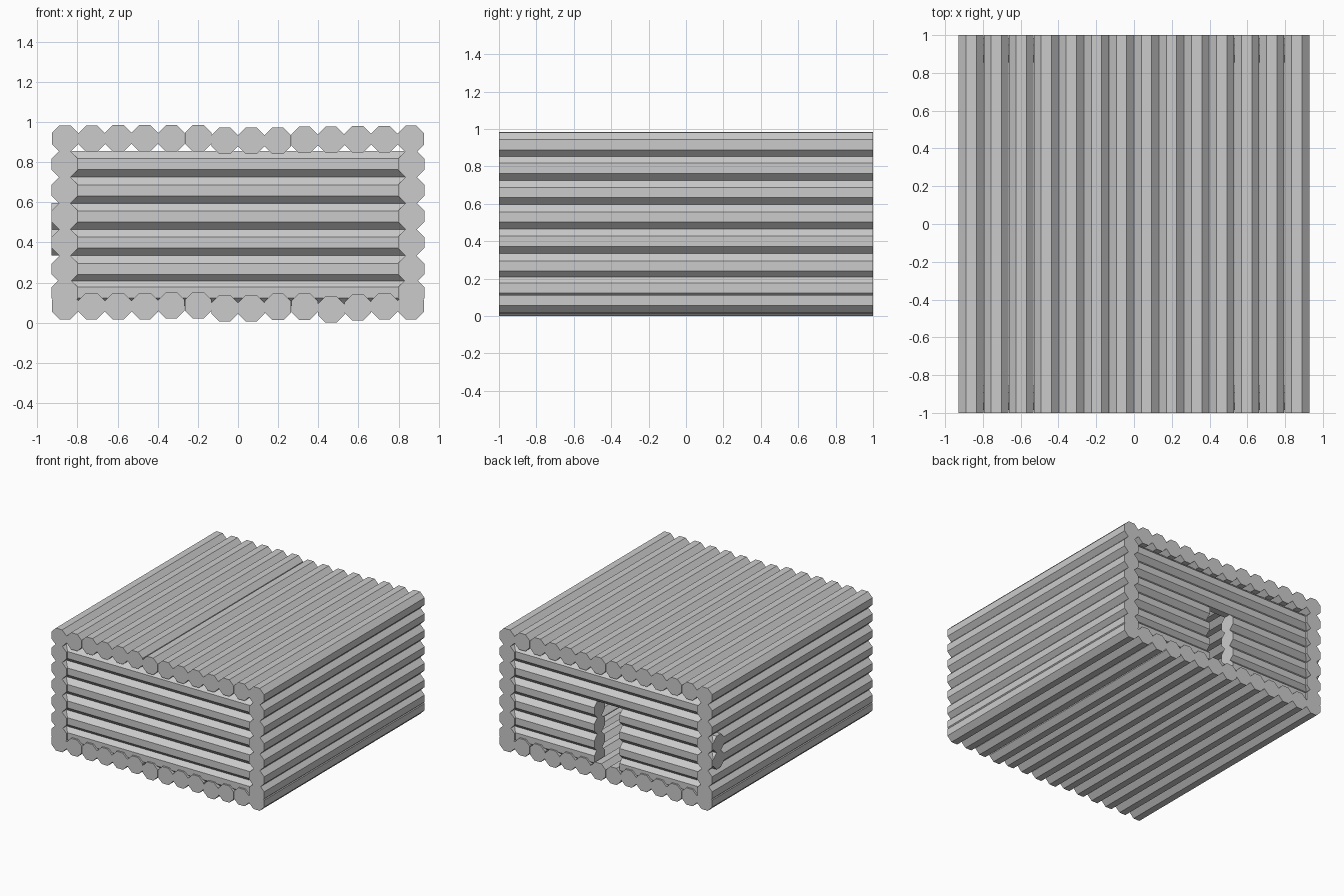
import bpy
from math import pi
from mathutils import Matrix

if "Cube" in bpy.data.objects:
    bpy.data.objects.remove(bpy.data.objects["Cube"])

R = 0.066 / 0.92388  # octagon corner radius for a flat-to-flat width of 0.132


def log(name, axis, a, b, u, z):
    """Octagonal log from a to b along x or y; u is the other horizontal coordinate."""
    bpy.ops.mesh.primitive_cylinder_add(vertices=8, radius=R, depth=b - a)
    o = bpy.context.object
    o.name = name
    o.data.transform(Matrix.Rotation(pi / 8, 4, 'Z'))  # flats face up and sideways
    turn = Matrix.Rotation(pi / 2, 4, 'Y' if axis == 'x' else 'X')
    o.data.transform(turn)
    m = (a + b) / 2
    o.location = (m, u, z) if axis == 'x' else (u, m, z)
    return o


# Roof and floor decks, with slightly uneven heights
roof_z = [.917, .917, .919, .919, .919, .919, .907, .907, .907, .911, .911, .914, .915, .916]
floor_z = [.083, .083, .083, .083, .087, .087, .073, .073, .079, .080, .066, .076, .083, .083]
for i in range(14):
    x = -0.862 + i * 1.724 / 13
    log("roof_log", 'y', -1, 1, x, roof_z[i])
    log("floor_log", 'y', -1, 1, x, floor_z[i])

wall_z = [.15, .268, .40, .53, .66, .79]
for i, z in enumerate(wall_z):
    # Side walls
    for s in (-1, 1):
        log("side_wall_log", 'y', -1, 1, s * 0.863, z)
    # Front wall
    log("front_wall_log", 'x', -0.87, 0.87, -0.92, z)
    # Back wall with doorway under the top two logs
    if i >= 4:
        log("back_wall_log", 'x', -0.87, 0.87, 0.92, z)
    else:
        left_end = -0.93 if i in (2, 3) else -0.87
        log("back_wall_log", 'x', left_end, -0.11, 0.92, z)
        log("back_wall_log", 'x', 0.11, 0.87, 0.92, z)
